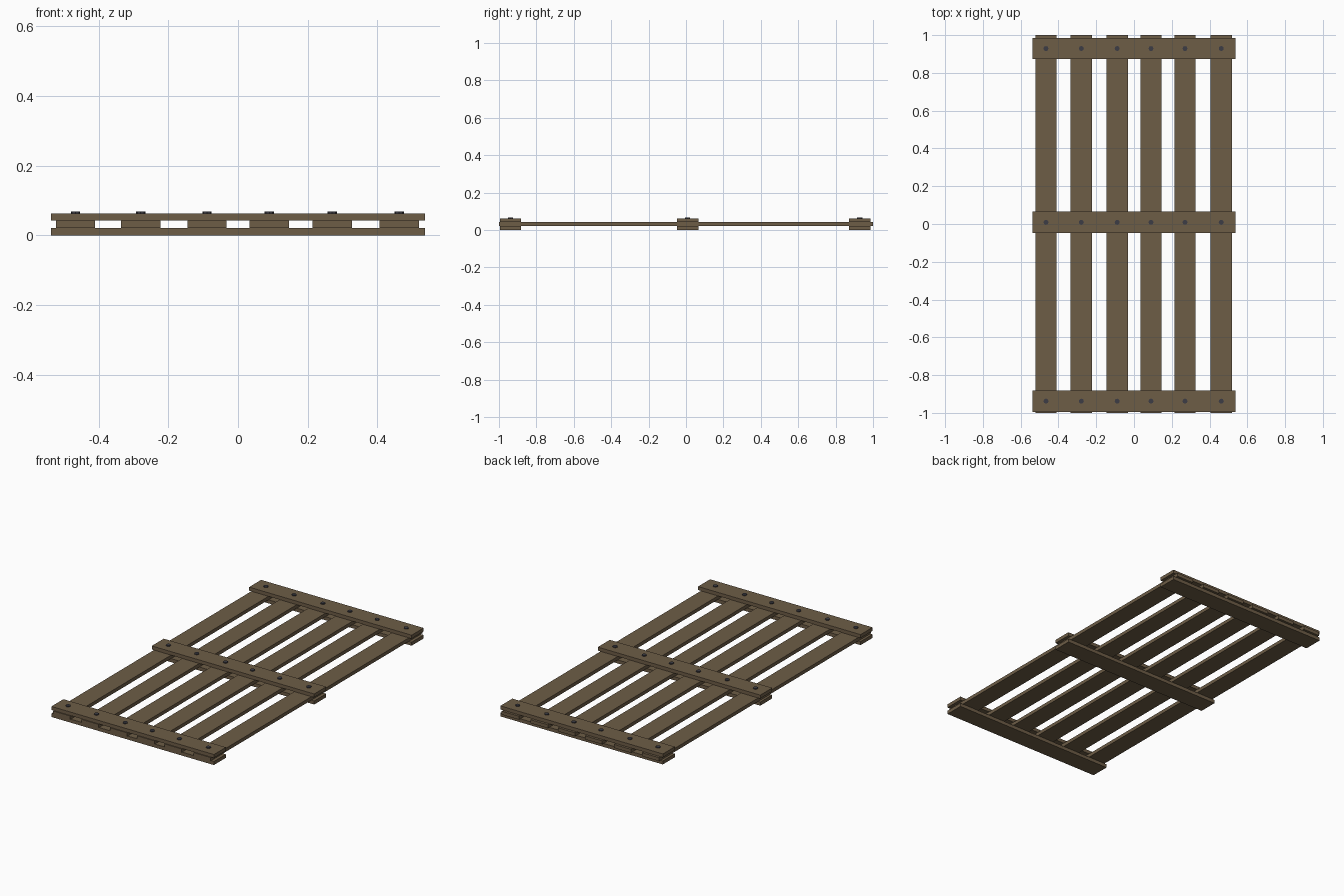
import bpy, bmesh
from mathutils import Matrix

if "Cube" in bpy.data.objects:
    bpy.data.objects.remove(bpy.data.objects["Cube"])


def material(name, rgb):
    m = bpy.data.materials.new(name)
    m.diffuse_color = (*rgb, 1)
    m.use_nodes = True
    m.node_tree.nodes["Principled BSDF"].inputs["Base Color"].default_value = m.diffuse_color
    return m


WOOD = material("weathered_brown_wood", (0.155, 0.110, 0.062))
IRON = material("dark_iron", (0.045, 0.045, 0.058))


def finish(name, bm, loc, mat):
    me = bpy.data.meshes.new(name)
    bm.to_mesh(me)
    bm.free()
    me.materials.append(mat)
    ob = bpy.data.objects.new(name, me)
    ob.location = loc
    bpy.context.collection.objects.link(ob)


def board(name, loc, size):
    bm = bmesh.new()
    bmesh.ops.create_cube(bm, size=1, matrix=Matrix.Diagonal((*size, 1)))
    finish(name, bm, loc, WOOD)


def nail(name, loc, radius, height):
    bm = bmesh.new()
    bmesh.ops.create_cone(bm, cap_ends=True, segments=8, radius1=radius,
                          radius2=radius, depth=height)
    finish(name, bm, loc, IRON)


T = 0.021   # board thickness
W = 0.113   # board width
SLAT_X = (-0.466, -0.279, -0.089, 0.090, 0.270, 0.462)
CROSS_Y = (-0.938, 0.009, 0.929)

# long slats in the middle layer
for i, x in enumerate(SLAT_X):
    board(f"slat_{i + 1}", (x, 0, 1.5 * T), (W, 2.0, T))

# crossboards below and above, with a nail head over every slat
for j, y in enumerate(CROSS_Y):
    board(f"lower_crossboard_{j + 1}", (0, y, 0.5 * T), (1.074, W, T))
    board(f"upper_crossboard_{j + 1}", (0, y, 2.5 * T), (1.074, W, T))
    for i, x in enumerate(SLAT_X):
        nail(f"nail_head_{j + 1}_{i + 1}", (x, y, 3 * T + 0.001), 0.0135, 0.008)
